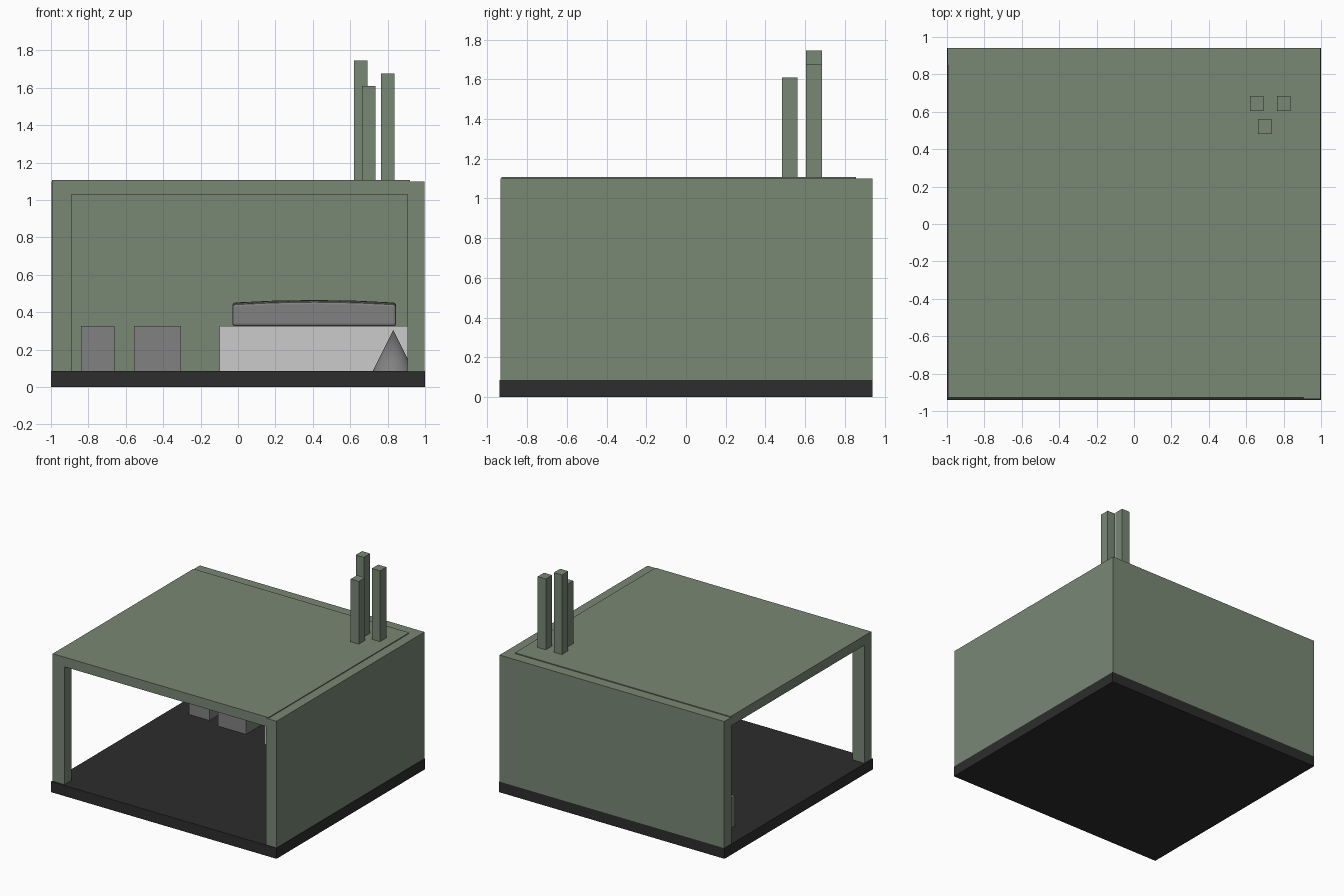
import bpy, bmesh

if "Cube" in bpy.data.objects:
    bpy.data.objects.remove(bpy.data.objects["Cube"])


def material(name, rgb):
    m = bpy.data.materials.new(name)
    m.diffuse_color = (*rgb, 1)
    m.use_nodes = True
    m.node_tree.nodes["Principled BSDF"].inputs["Base Color"].default_value = m.diffuse_color
    return m


GREEN = material("sage_green", (0.19, 0.245, 0.175))
DARK = material("charcoal", (0.026, 0.026, 0.026))
GREY = material("mid_grey", (0.22, 0.22, 0.22))


def finish(name, bm, mat=None):
    mesh = bpy.data.meshes.new(name)
    bm.to_mesh(mesh)
    bm.free()
    ob = bpy.data.objects.new(name, mesh)
    bpy.context.collection.objects.link(ob)
    if mat:
        mesh.materials.append(mat)
    return ob


def box_mesh(x, y, z):
    bm = bmesh.new()
    bmesh.ops.create_cube(bm, size=1)
    for v in bm.verts:
        for i, (lo, hi) in enumerate((x, y, z)):
            v.co[i] = hi if v.co[i] > 0 else lo
    return bm


def box(name, x, y, z, mat=None):
    return finish(name, box_mesh(x, y, z), mat)


FLOOR = 0.085

# Shell: floor, two solid walls, corner post and roof
box("floor", (-1, 1), (-0.94, 0.94), (0, FLOOR), DARK)
box("right_wall", (0.905, 0.996), (-0.935, 0.94), (FLOOR, 1.1), GREEN)
box("back_wall", (-0.997, 0.905), (0.85, 0.94), (FLOOR, 1.1), GREEN)
box("corner_post", (-0.994, -0.89), (-0.928, -0.84), (FLOOR, 1.03), GREEN)
box("roof", (-0.994, 0.92), (-0.928, 0.855), (1.03, 1.107), GREEN)

# Three square chimneys: centre x, centre y, top height
for i, (x, y, top) in enumerate([(0.657, 0.645, 1.745),
                                 (0.8, 0.645, 1.675),
                                 (0.698, 0.522, 1.61)]):
    box(f"chimney_{i + 1}", (x - 0.036, x + 0.036), (y - 0.04, y + 0.04), (1.1, top), GREEN)

# Square stools and the bench along the back wall
box("small_stool", (-0.84, -0.66), (0.58, 0.76), (FLOOR, 0.325), GREY)
box("large_stool", (-0.555, -0.305), (0.537, 0.787), (FLOOR, 0.325), GREY)
box("bench", (-0.1, 0.905), (0.476, 0.85), (FLOOR, 0.325))

# Softly domed cushion with chamfered edges
bm = box_mesh((-0.03, 0.845), (0.52, 0.82), (0.325, 0.465))
bmesh.ops.subdivide_edges(bm, edges=bm.edges[:], cuts=3, use_grid_fill=True)
for v in bm.verts:
    if v.co.z > 0.46:
        u, w = (v.co.x - 0.4075) / 0.4375, (v.co.y - 0.67) / 0.15
        v.co.z -= 0.014 * u * u + 0.008 * w * w
cushion = finish("cushion", bm, GREY)
bevel = cushion.modifiers.new("bevel", "BEVEL")
bevel.width = 0.02
bevel.segments = 2
bevel.limit_method = "ANGLE"

# Smooth cone standing against the right wall
bpy.ops.mesh.primitive_cone_add(vertices=32, radius1=0.11, radius2=0, depth=0.22,
                                location=(0.83, 0.3, FLOOR + 0.11))
cone = bpy.context.object
cone.name = "cone"
cone.data.materials.append(GREY)
bpy.ops.object.shade_smooth_by_angle()
